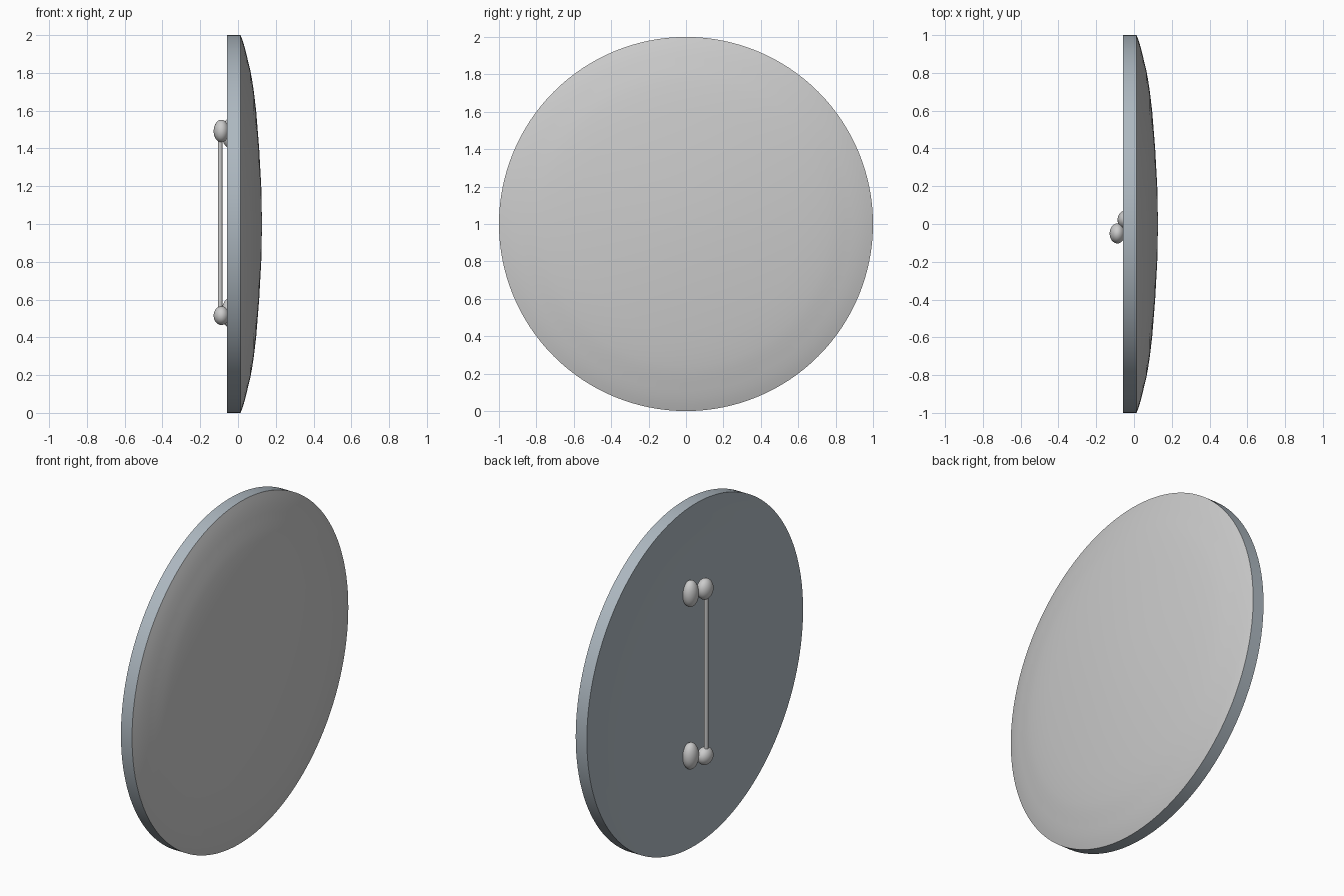
import bpy, math
from mathutils import Matrix

if "Cube" in bpy.data.objects:
    bpy.data.objects.remove(bpy.data.objects["Cube"])

STEEL = bpy.data.materials.new("steel")
STEEL.diffuse_color = (0.42, 0.48, 0.53, 1)
STEEL.use_nodes = True
STEEL.node_tree.nodes["Principled BSDF"].inputs["Base Color"].default_value = STEEL.diffuse_color


def finish(ob, name, mat=None):
    ob.name = name
    if mat:
        ob.data.materials.append(mat)
    bpy.ops.object.select_all(action='DESELECT')
    ob.select_set(True)
    bpy.context.view_layer.objects.active = ob
    bpy.ops.object.shade_smooth_by_angle(angle=math.radians(30))
    return ob


def lathe(name, profile, mat=None, n=128):
    """Revolve (radius, x) points about the x axis at z = 1; radius 0 makes a pole."""
    verts, faces, rings = [], [], []
    for r, x in profile:
        start = len(verts)
        count = 1 if r == 0 else n
        for i in range(count):
            a = 2 * math.pi * i / n
            verts.append((x, r * math.cos(a), 1 + r * math.sin(a)))
        rings.append([start + (i % count) for i in range(n)])
    for a, b in zip(rings, rings[1:]):
        for i in range(n):
            j = (i + 1) % n
            quad = [a[i], b[i], b[j], a[j]]
            faces.append(list(dict.fromkeys(quad)))
    me = bpy.data.meshes.new(name)
    me.from_pydata(verts, [], faces)
    ob = bpy.data.objects.new(name, me)
    bpy.context.collection.objects.link(ob)
    return finish(ob, name, mat)


def knob(name, loc, size):
    bpy.ops.mesh.primitive_uv_sphere_add(segments=32, ring_count=16, radius=1)
    ob = bpy.context.object
    ob.data.transform(Matrix.Translation(loc) @ Matrix.Diagonal((*size, 1)))
    return finish(ob, name)


# Domed front with a soft flare at the edge
dome = [(0, .127), (.2, .123), (.4, .112), (.6, .096), (.7, .084), (.76, .075),
        (.81, .066), (.85, .056), (.89, .047), (.93, .037), (.97, .025), (1, .014)]
lathe("shield_face", dome)

# Rim band and shallow dished back
back = [(r, -.058 + (x - .014) * .35) for r, x in reversed(dome)]
lathe("shield_rim_and_back", [(1, .014)] + back, STEEL)

# Handle: a mounting boss and a ball at each end, joined by a thin grip rod
for end, boss_z, ball_z, r in (("upper", 1.48, 1.492, .06), ("lower", .53, .515, .05)):
    knob(end + "_handle_boss", (-.045, .022, boss_z), (.042, .05, .077))
    knob(end + "_handle_ball", (-.088, -.05, ball_z), (.041, .053, r))

bpy.ops.mesh.primitive_cylinder_add(vertices=24, radius=.012, depth=.95, location=(-.095, -.05, 1.0))
finish(bpy.context.object, "grip_rod")
